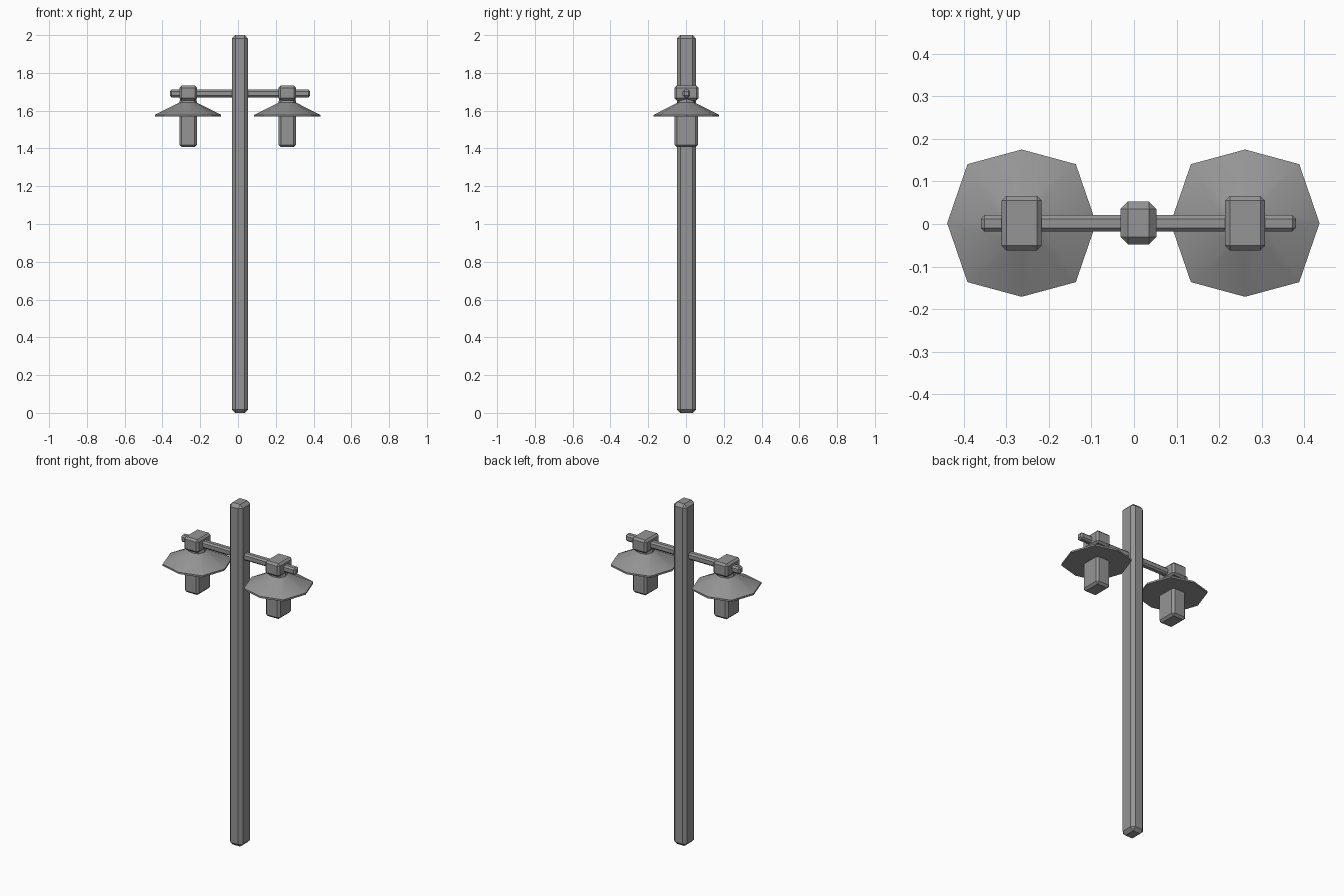
import bpy, bmesh, math

if "Cube" in bpy.data.objects:
    bpy.data.objects.remove(bpy.data.objects["Cube"])

# Single painted metal colour
metal = bpy.data.materials.new("grey_metal")
GREY = (0.3, 0.3, 0.3, 1)
metal.diffuse_color = GREY
metal.use_nodes = True
metal.node_tree.nodes["Principled BSDF"].inputs["Base Color"].default_value = GREY


def finish(name, bm):
    bmesh.ops.recalc_face_normals(bm, faces=bm.faces)
    mesh = bpy.data.meshes.new(name)
    bm.to_mesh(mesh)
    bm.free()
    mesh.materials.append(metal)
    obj = bpy.data.objects.new(name, mesh)
    bpy.context.collection.objects.link(obj)
    return obj


def box(name, low, high, bevel):
    """Chamfered box between two corners."""
    bm = bmesh.new()
    bmesh.ops.create_cube(bm, size=1)
    for v in bm.verts:
        v.co = [(a + b) / 2 + c * (b - a) for a, b, c in zip(low, high, v.co)]
    bmesh.ops.bevel(bm, geom=bm.edges[:], offset=bevel, segments=1,
                    profile=0.5, affect='EDGES')
    return finish(name, bm)


def shade(name, cx, cy):
    """Eight-sided conical shade with a thin rim and a short neck."""
    bm = bmesh.new()
    rings = []
    for scale, z in [(1, 1.568), (1, 1.578), (0.27, 1.642), (0.24, 1.665)]:
        ring = []
        for i in range(8):
            a = i * math.pi / 4
            # Corners sit slightly outside a regular octagon
            sx, sy = (0.18, 0.196) if i % 2 else (0.175, 0.173)
            ring.append(bm.verts.new((cx + scale * sx * math.cos(a),
                                      cy + scale * sy * math.sin(a), z)))
        rings.append(ring)
    for lower, upper in zip(rings, rings[1:]):
        for i in range(8):
            j = (i + 1) % 8
            bm.faces.new((lower[i], lower[j], upper[j], upper[i]))
    bm.faces.new(rings[0][::-1])
    bm.faces.new(rings[-1])
    obj = finish(name, bm)
    bpy.ops.object.select_all(action='DESELECT')
    obj.select_set(True)
    bpy.context.view_layer.objects.active = obj
    bpy.ops.object.shade_smooth_by_angle(angle=math.radians(30))


# Post and cross arm
box("post", (-0.032, -0.048, 0), (0.053, 0.053, 2), 0.018)
box("cross_arm", (-0.36, -0.018, 1.671), (0.381, 0.021, 1.711), 0.009)

# Two hanging lamps
for side, x in (("right", -0.264), ("left", 0.261)):
    box(side + "_bracket", (x - 0.047, -0.062, 1.655), (x + 0.047, 0.066, 1.732), 0.011)
    shade(side + "_shade", x, 0.002)
    box(side + "_lamp", (x - 0.046, -0.06, 1.407), (x + 0.046, 0.063, 1.61), 0.012)
